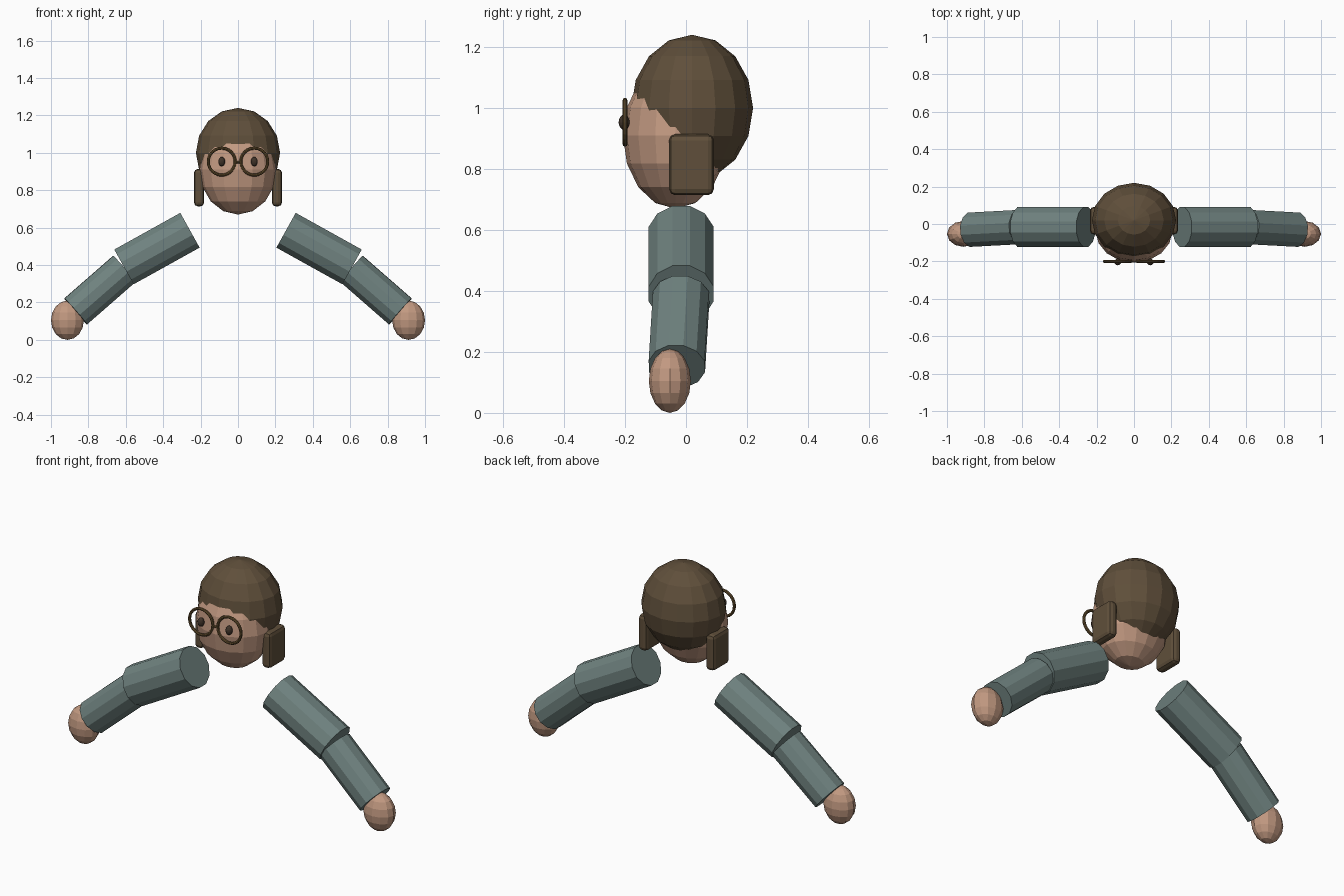
import bpy
import math
from mathutils import Vector, Matrix

cube = bpy.data.objects.get("Cube")
if cube:
    bpy.data.objects.remove(cube, do_unlink=True)


def make_material(name, color):
    mat = bpy.data.materials.new(name)
    mat.use_nodes = True
    mat.diffuse_color = (*color, 1)
    mat.node_tree.nodes["Principled BSDF"].inputs["Base Color"].default_value = (*color, 1)
    return mat


skin = make_material("skin", (0.54, 0.32, 0.22))
hair_brown = make_material("hair_brown", (0.115, 0.078, 0.043))
sleeve_teal = make_material("sleeve_teal", (0.16, 0.225, 0.215))
frame_bronze = make_material("frame_bronze", (0.14, 0.085, 0.03))
eye_dark = make_material("eye_dark", (0.05, 0.033, 0.022))


def finish(name, mat):
    obj = bpy.context.object
    obj.name = name
    obj.data.materials.append(mat)
    return obj


def ellipsoid(name, mat, center, radii, segments=16, rings=8):
    bpy.ops.mesh.primitive_uv_sphere_add(segments=segments, ring_count=rings, radius=1)
    obj = finish(name, mat)
    obj.data.transform(Matrix.Diagonal((*radii, 1)))
    obj.location = center
    return obj


def tube(name, mat, start, end, radius, sides=12):
    start, end = Vector(start), Vector(end)
    axis = end - start
    bpy.ops.mesh.primitive_cylinder_add(vertices=sides, radius=radius, depth=axis.length)
    obj = finish(name, mat)
    # Turn half a side so that a flat face points up
    obj.data.transform(Matrix.Rotation(math.pi / sides, 4, 'Z'))
    obj.rotation_euler = axis.to_track_quat('Z', 'Y').to_euler()
    obj.location = (start + end) / 2
    return obj


# Head and hair cap
ellipsoid("head", skin, (0, -0.035, 0.91), (0.206, 0.172, 0.24))
ellipsoid("hair_cap", hair_brown, (0, 0.02, 1.0), (0.225, 0.2, 0.24))

# Bridge of the glasses
tube("glasses_bridge", frame_bronze, (-0.02, -0.2, 0.95), (0.02, -0.2, 0.95), 0.007, 8)

for side, s in (("left", 1), ("right", -1)):
    # Hair bunch over the ear
    bpy.ops.mesh.primitive_cube_add(size=1, location=(s * 0.208, 0.018, 0.814))
    bunch = finish(side + "_hair_bunch", hair_brown)
    bunch.data.transform(Matrix.Diagonal((0.054, 0.147, 0.2, 1)))
    bevel = bunch.modifiers.new("rounded_edges", 'BEVEL')
    bevel.width = 0.02
    bevel.segments = 2

    # Eye and lens rim
    ellipsoid(side + "_eye", eye_dark, (s * 0.087, -0.203, 0.953), (0.018, 0.018, 0.025), 12, 8)
    bpy.ops.mesh.primitive_torus_add(
        location=(s * 0.087, -0.2, 0.953), rotation=(math.pi / 2, 0, 0),
        major_radius=0.072, minor_radius=0.008, major_segments=24, minor_segments=8)
    finish(side + "_lens_rim", frame_bronze)

    # Sleeve in two sections, and hand
    elbow = (s * 0.61, -0.016, 0.39)
    tube(side + "_upper_arm", sleeve_teal, (s * 0.257, -0.016, 0.586), elbow, 0.11)
    tube(side + "_forearm", sleeve_teal, (s * 0.607, -0.016, 0.38), (s * 0.868, -0.03, 0.152), 0.095)
    ellipsoid(side + "_hand", skin, (s * 0.912, -0.053, 0.105), (0.088, 0.069, 0.105), 12, 8)
